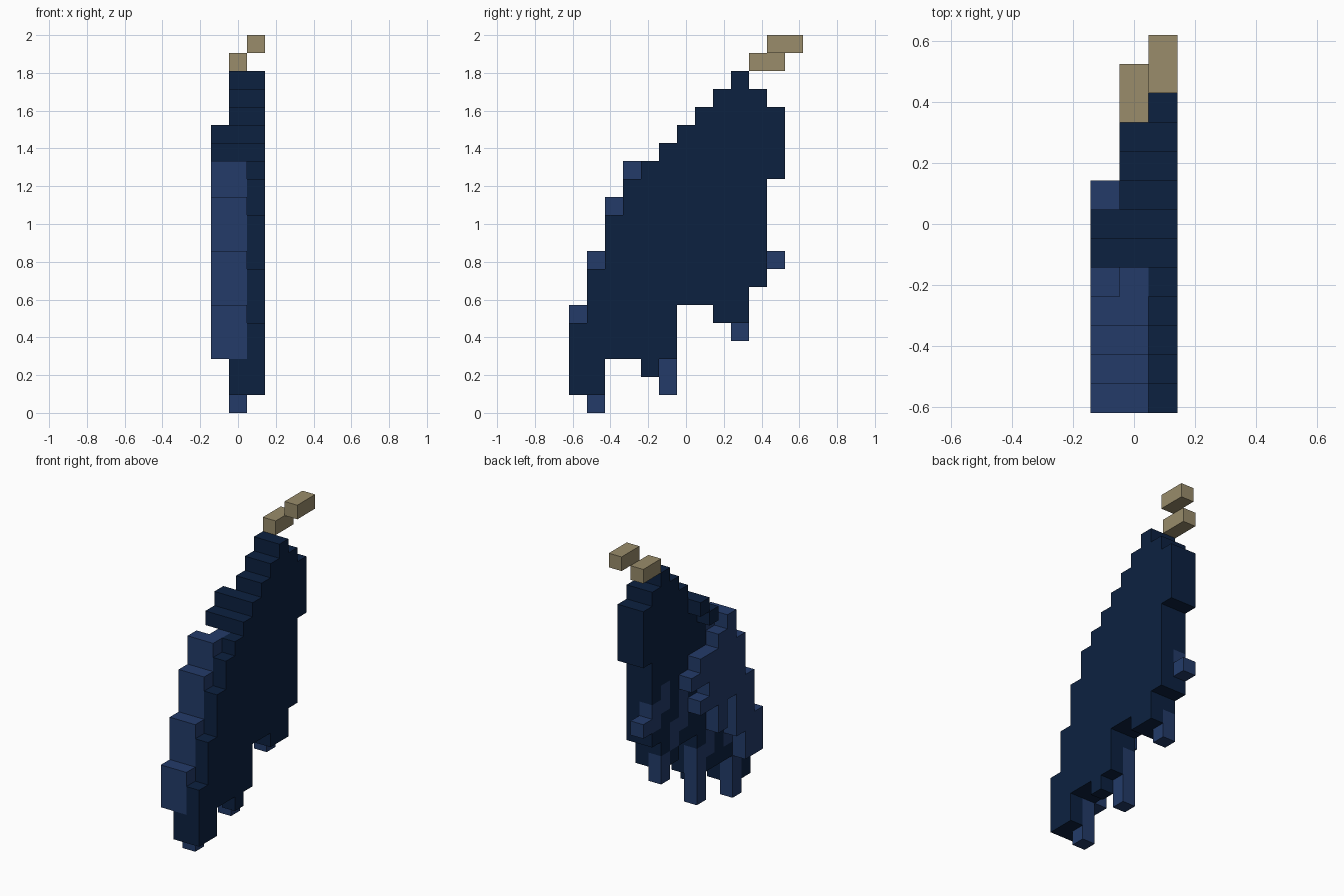
import bpy, bmesh, math
from mathutils import Vector

cube = bpy.data.objects.get("Cube")
if cube:
    bpy.data.objects.remove(cube, do_unlink=True)

U = 2 / 21                                  # edge of one block
ORIGIN = Vector((-1.5 * U, -6.5 * U, 0))


def material(name, rgb):
    m = bpy.data.materials.new(name)
    m.use_nodes = True
    m.diffuse_color = (*rgb, 1)
    m.node_tree.nodes["Principled BSDF"].inputs["Base Color"].default_value = (*rgb, 1)
    return m


NAVY = material("dark navy", (0.0037, 0.0152, 0.0513))
BLUE = material("feather blue", (0.0168, 0.0437, 0.1413))
TAN = material("bone tan", (0.319, 0.262, 0.147))


def cells(layer, columns):
    """Blocks of one layer: columns are (depth index, bottom, top)."""
    return {(layer, j, k) for j, low, high in columns for k in range(low, high)}


def block_part(name, blocks, mat):
    """Closed shell round a set of blocks, flat areas merged."""
    bm = bmesh.new()
    verts = {}

    def corner(p):
        if p not in verts:
            verts[p] = bm.verts.new(ORIGIN + Vector(p) * U)
        return verts[p]

    for c in sorted(blocks):
        for axis in range(3):
            a, b = (axis + 1) % 3, (axis + 2) % 3
            for side in (0, 1):
                n = list(c)
                n[axis] += 1 if side else -1
                if tuple(n) in blocks:
                    continue
                loop = []
                for da, db in ((0, 0), (1, 0), (1, 1), (0, 1)):
                    p = list(c)
                    p[axis] += side
                    p[a] += da
                    p[b] += db
                    loop.append(corner(tuple(p)))
                bm.faces.new(loop if side else loop[::-1])
    bmesh.ops.dissolve_limit(bm, angle_limit=math.radians(1),
                             verts=bm.verts[:], edges=bm.edges[:])
    mesh = bpy.data.meshes.new(name)
    bm.to_mesh(mesh)
    bm.free()
    mesh.materials.append(mat)
    ob = bpy.data.objects.new(name, mesh)
    bpy.context.collection.objects.link(ob)


# Outer dark sheet of the folded wing
outer = cells(2, [(0, 1, 5), (1, 1, 8), (2, 3, 11), (3, 3, 13), (4, 2, 14),
                  (5, 3, 15), (6, 6, 16), (7, 6, 17), (8, 5, 18), (9, 5, 19),
                  (10, 7, 18), (11, 13, 17)])

# Middle layer: the whole outline, then the feathers cut out of it
middle = cells(1, [(0, 1, 6), (1, 0, 9), (2, 3, 12), (3, 3, 14), (4, 3, 14),
                   (5, 1, 15), (6, 6, 16), (7, 6, 17), (8, 5, 18), (9, 4, 19),
                   (10, 7, 18), (11, 13, 17), (11, 8, 9)])
leading = cells(1, [(0, 3, 6), (1, 3, 9), (2, 4, 12), (3, 6, 14), (4, 8, 14)])
long_feathers = cells(1, [(1, 0, 3), (5, 1, 5), (4, 4, 7), (9, 4, 6), (8, 6, 8),
                          (7, 7, 10), (11, 8, 9), (10, 8, 10), (9, 9, 11)])

# Inner layer: short covert feathers with stepped tips
coverts = cells(0, [(0, 3, 6), (1, 3, 9), (2, 5, 12), (3, 8, 14), (4, 6, 13),
                    (5, 8, 12), (6, 8, 9), (6, 10, 12), (7, 10, 11)])

# Dark shoulder ridge reaching over the inner layer
shoulder = cells(0, [(5, 14, 15), (6, 15, 16)])

block_part("wing_dark_sheet", outer | (middle - leading - long_feathers) | shoulder, NAVY)
block_part("leading_and_covert_feathers", leading | coverts, BLUE)
block_part("long_feathers", long_feathers, BLUE)

# Two bone rods at the wing joint
block_part("lower_joint_rod", {(1, 10, 19), (1, 11, 19)}, TAN)
block_part("upper_joint_rod", {(2, 11, 20), (2, 12, 20)}, TAN)
